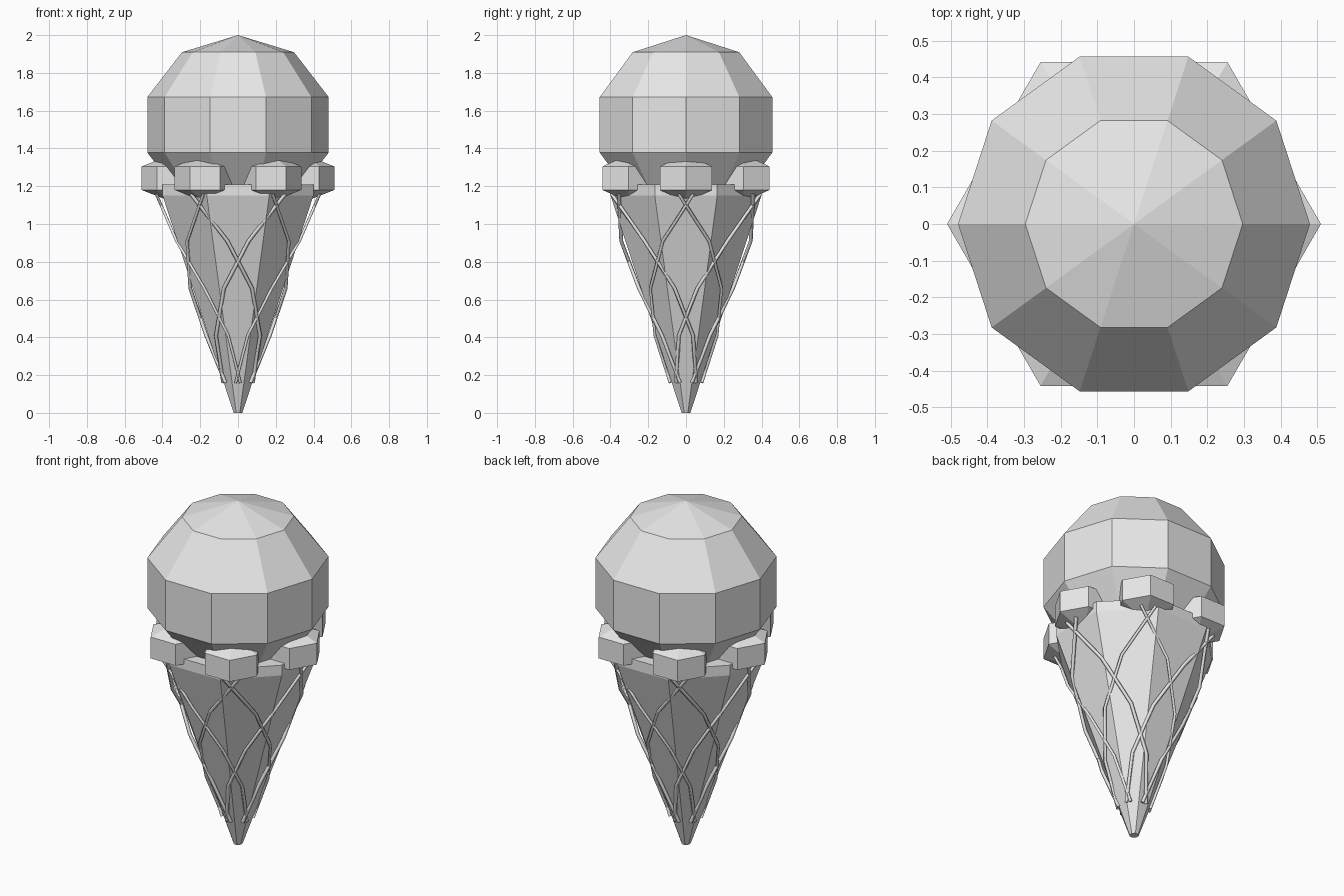
import bpy, bmesh
from math import sin, cos, pi, radians
from mathutils import Matrix

if "Cube" in bpy.data.objects:
    bpy.data.objects.remove(bpy.data.objects["Cube"], do_unlink=True)

grey = bpy.data.materials.new("plain_grey")
grey.use_nodes = True
grey.diffuse_color = (0.8, 0.8, 0.8, 1)
grey.node_tree.nodes["Principled BSDF"].inputs["Base Color"].default_value = (0.8, 0.8, 0.8, 1)


def finish(name, bm):
    bmesh.ops.recalc_face_normals(bm, faces=bm.faces)
    mesh = bpy.data.meshes.new(name)
    bm.to_mesh(mesh)
    bm.free()
    mesh.materials.append(grey)
    obj = bpy.data.objects.new(name, mesh)
    bpy.context.collection.objects.link(obj)
    return obj


def ball(name, sides, rings, radius, height, matrix):
    """Low-poly ball with a corner on its local +x side."""
    bm = bmesh.new()
    bmesh.ops.create_uvsphere(bm, u_segments=sides, v_segments=rings, radius=1)
    first = min(bm.verts, key=lambda v: (round(abs(v.co.y), 4), -v.co.x))
    on_axis = first.co.x > 0.5
    if not on_axis:
        bm.transform(Matrix.Rotation(pi / sides, 4, 'Z'))
    bm.transform(matrix @ Matrix.Diagonal((radius, radius, height, 1)))
    return finish(name, bm)


def lathe(name, profile, sides, turn):
    """Faceted solid from (radius, height) pairs, capped at both ends."""
    bm = bmesh.new()
    loops = [[bm.verts.new((r * cos(turn + 2 * pi * i / sides),
                            r * sin(turn + 2 * pi * i / sides), z))
              for i in range(sides)] for r, z in profile]
    for low, high in zip(loops, loops[1:]):
        for i in range(sides):
            j = (i + 1) % sides
            bm.faces.new((low[i], low[j], high[j], high[i]))
    bm.faces.new(loops[0])
    bm.faces.new(loops[-1])
    return finish(name, bm)


# Scoop
ball("scoop", 10, 5, 0.505, 0.475, Matrix.Translation((0, 0, 1.525)))

# Cone with a short upright rim
lathe("cone", [(0.025, 0), (0.432, 1.15), (0.432, 1.21)], 8, pi / 8)

# Six drips around the rim
for k in range(6):
    place = Matrix.Rotation(k * pi / 3, 4, 'Z') @ Matrix.Translation((0.35, 0, 1.2425))
    ball(f"drip_{k + 1}", 6, 3, 0.185, 0.125, place)

# Crossing lattice strands wound down the cone in both directions
lattice = bpy.data.curves.new("lattice", 'CURVE')
lattice.dimensions = '3D'
lattice.bevel_depth = 0.01
lattice.bevel_resolution = 0
lattice.use_fill_caps = True
for direction in (1, -1):
    for k in range(6):
        strand = lattice.splines.new('POLY')
        strand.points.add(4)
        for i, point in enumerate(strand.points):
            angle = k * pi / 3 + direction * radians(25.9 * i - 5.2)
            r = 0.435 - 0.0875 * i
            point.co = (r * cos(angle), r * sin(angle), 1.16 - 0.25 * i, 1)
lattice.materials.append(grey)
bpy.context.collection.objects.link(bpy.data.objects.new("lattice", lattice))
